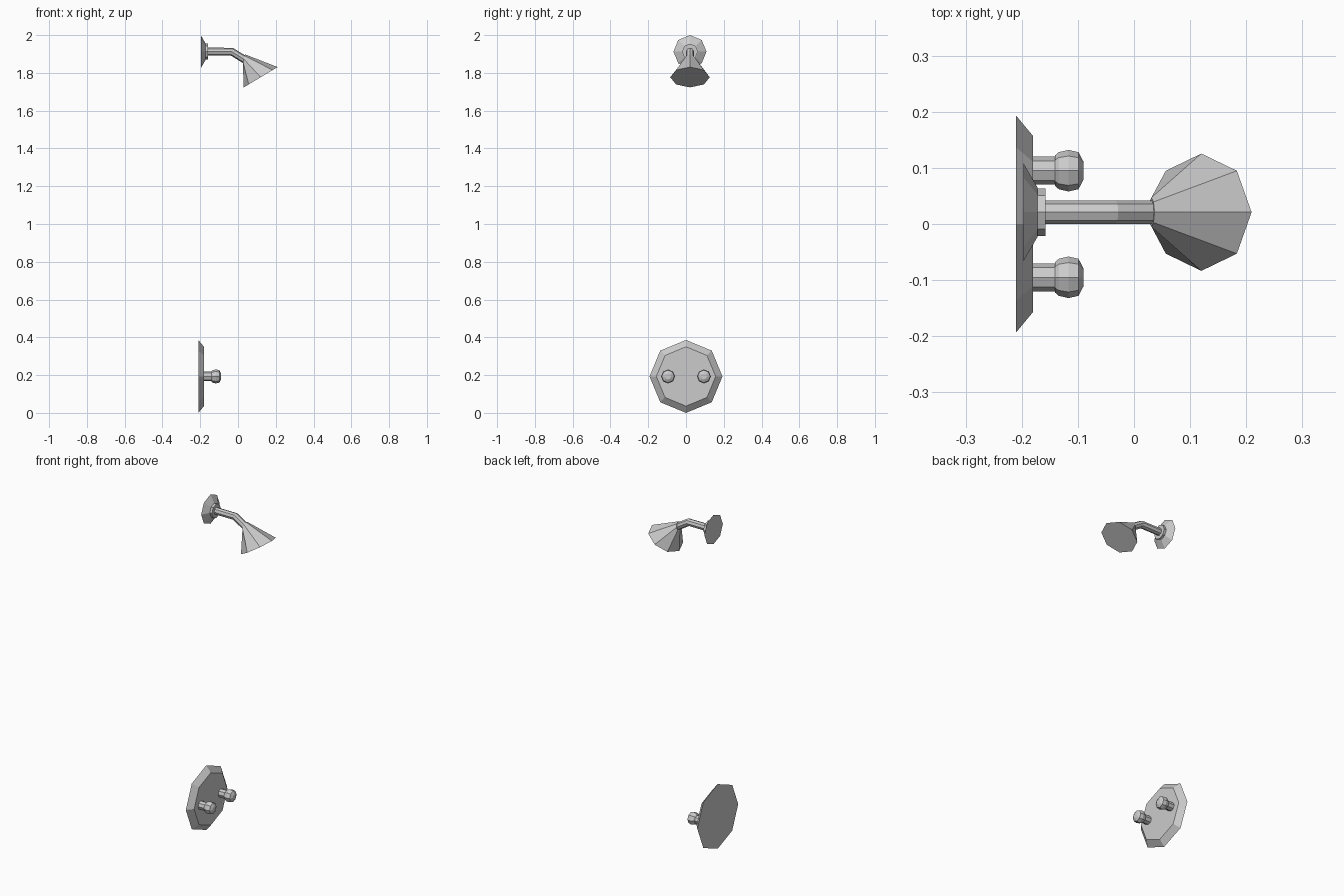
import bpy, bmesh
from math import sin, cos, pi, radians

if "Cube" in bpy.data.objects:
    bpy.data.objects.remove(bpy.data.objects["Cube"])

SIDES = 8


def loft(name, y, rings):
    """Closed octagonal skin through rings of (x, z, radius, tilt in degrees)."""
    bm = bmesh.new()
    loops = []
    for x, z, r, tilt in rings:
        t = radians(tilt)
        loop = []
        for i in range(SIDES):
            a = 2 * pi * i / SIDES
            up = r * cos(a)
            loop.append(bm.verts.new((x + up * sin(t), y + r * sin(a), z + up * cos(t))))
        loops.append(loop)
    for a, b in zip(loops, loops[1:]):
        for i in range(SIDES):
            j = (i + 1) % SIDES
            bm.faces.new((a[i], a[j], b[j], b[i]))
    bm.faces.new(loops[0])
    bm.faces.new(loops[-1])
    bmesh.ops.recalc_face_normals(bm, faces=bm.faces)
    mesh = bpy.data.meshes.new(name)
    bm.to_mesh(mesh)
    bm.free()
    ob = bpy.data.objects.new(name, mesh)
    bpy.context.collection.objects.link(ob)
    return ob


def straight(name, y, z, profile):
    """Turned part along x from (x, radius) points."""
    return loft(name, y, [(x, z, r, 0) for x, r in profile])


# Lower control plate
PLATE_Z = 0.193
straight("control_plate", 0, PLATE_Z, [(-0.21, 0.193), (-0.18, 0.157)])

# Pair of taps: stem and rounded knob
for side, y in (("left", -0.095), ("right", 0.095)):
    straight("tap_stem_" + side, y, PLATE_Z, [(-0.185, 0.025), (-0.138, 0.025)])
    straight("tap_knob_" + side, y, PLATE_Z,
             [(-0.141, 0.027), (-0.134, 0.033), (-0.117, 0.037),
              (-0.099, 0.033), (-0.09, 0.016)])

# Upper wall flange and collar
HEAD_Y, PIPE_Z = 0.021, 1.9125
straight("wall_flange", HEAD_Y, PIPE_Z, [(-0.197, 0.0875), (-0.172, 0.044)])
straight("flange_collar", HEAD_Y, PIPE_Z, [(-0.174, 0.042), (-0.158, 0.042)])

# Bent pipe
loft("pipe", HEAD_Y, [(-0.16, PIPE_Z, 0.021, 0), (-0.033, PIPE_Z, 0.021, 14),
                      (0.034, 1.871, 0.021, 20)])

# Flared shower head, tilted downwards
loft("shower_head", HEAD_Y, [(0.031, 1.873, 0.026, 12), (0.12, 1.777, 0.1045, 59)])
